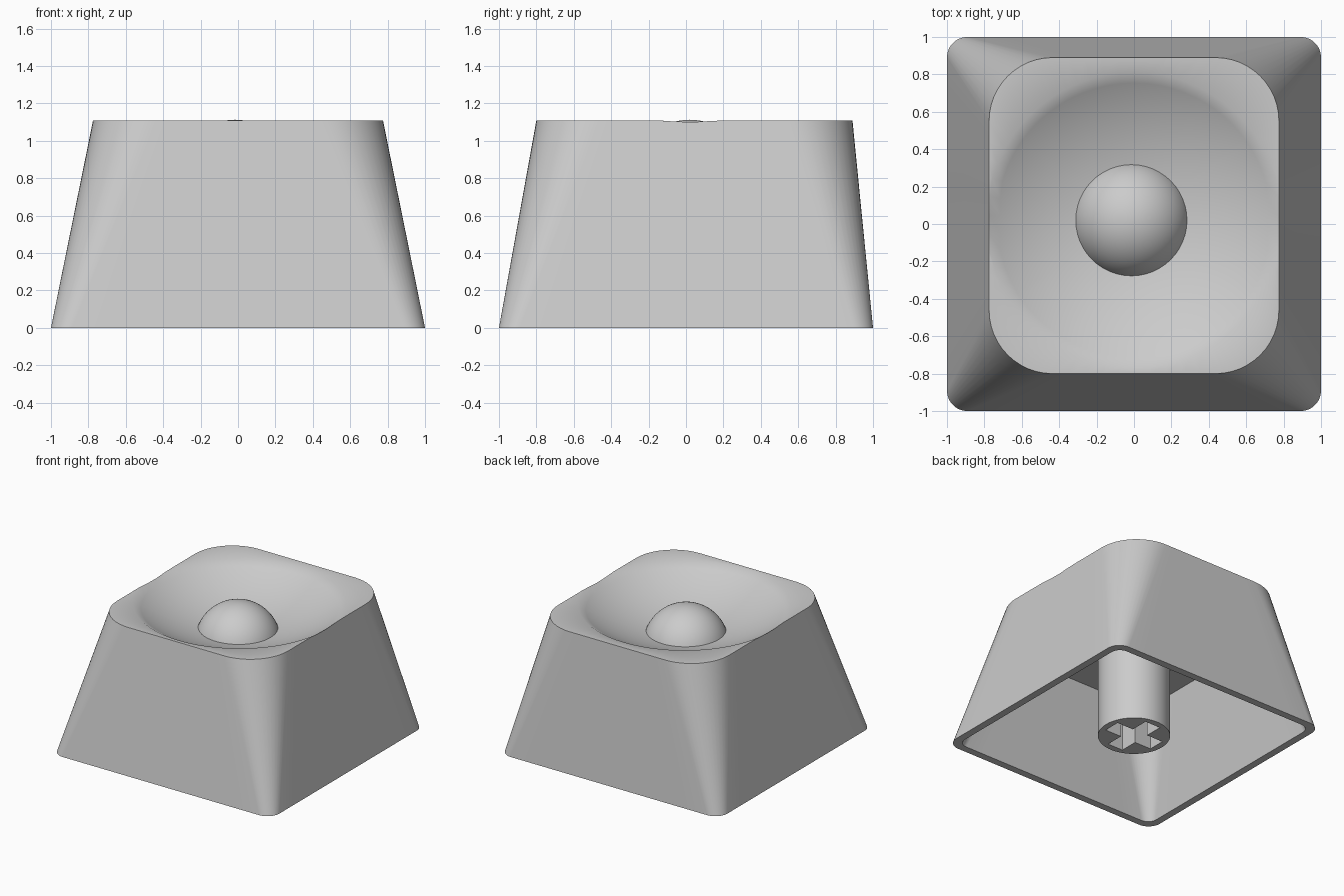
import bpy, bmesh, math
from mathutils import Vector

if "Cube" in bpy.data.objects:
    bpy.data.objects.remove(bpy.data.objects["Cube"], do_unlink=True)

HEIGHT, CEILING, WALL = 1.11, 0.86, 0.06
DISH_CENTRE, DISH_RADIUS, DISH_DEPTH = Vector((0, 0.02)), 0.79, 0.23
DISH_CURVE = (DISH_RADIUS ** 2 + DISH_DEPTH ** 2) / (2 * DISH_DEPTH)

grey = bpy.data.materials.new("light_grey")
grey.use_nodes = True
grey.diffuse_color = (0.6, 0.6, 0.6, 1)
grey.node_tree.nodes["Principled BSDF"].inputs["Base Color"].default_value = (0.6, 0.6, 0.6, 1)


def make_object(name, bm):
    bmesh.ops.recalc_face_normals(bm, faces=bm.faces)
    mesh = bpy.data.meshes.new(name)
    bm.to_mesh(mesh)
    bm.free()
    obj = bpy.data.objects.new(name, mesh)
    bpy.context.collection.objects.link(obj)
    mesh.materials.append(grey)
    return obj


def smooth(obj, degrees):
    bpy.ops.object.select_all(action="DESELECT")
    obj.select_set(True)
    bpy.context.view_layer.objects.active = obj
    bpy.ops.object.shade_smooth_by_angle(angle=math.radians(degrees))


def rounded_rect(x, y0, y1, r, arc=12, straight=10):
    """Outline with rounded corners and evenly divided straight edges."""
    centres = [(x - r, y1 - r), (r - x, y1 - r), (r - x, y0 + r), (x - r, y0 + r)]
    arcs = [[Vector(c) + r * Vector((math.cos(a), math.sin(a)))
             for a in [(k + i / arc) * math.pi / 2 for i in range(arc + 1)]]
            for k, c in enumerate(centres)]
    points = []
    for k in range(4):
        start, end = arcs[k][-1], arcs[(k + 1) % 4][0]
        points += arcs[k] + [start.lerp(end, i / straight) for i in range(1, straight)]
    return points


def dish_height(r):
    drop = math.sqrt(DISH_CURVE ** 2 - min(r, DISH_RADIUS) ** 2)
    return HEIGHT - DISH_DEPTH + DISH_CURVE - drop


# Shell: ceiling, inner wall, base lip, outer wall and scooped top as one loft
base = rounded_rect(1, -1, 1, 0.11)
rim = rounded_rect(0.775, -0.8, 0.89, 0.34)
inner_base = rounded_rect(1 - WALL, WALL - 1, 1 - WALL, 0.08)
t = CEILING / HEIGHT
inner_rim = rounded_rect(1 - 0.225 * t - WALL, -1 + 0.2 * t + WALL, 1 - 0.11 * t - WALL, 0.27)

rings = [[(p.x, p.y, CEILING) for p in inner_rim],
         [(p.x, p.y, 0) for p in inner_base],
         [(p.x, p.y, 0) for p in base],
         [(p.x, p.y, dish_height((p - DISH_CENTRE).length)) for p in rim]]
steps = 14
for s in range(steps, 0, -1):
    ring = []
    for p in rim:
        d = p - DISH_CENTRE
        r = min(DISH_RADIUS, d.length - 0.005) * s / steps
        q = DISH_CENTRE + d.normalized() * r
        ring.append((q.x, q.y, dish_height(r)))
    rings.append(ring)

bm = bmesh.new()
loops = [[bm.verts.new(co) for co in ring] for ring in rings]
count = len(rim)
for a, b in zip(loops, loops[1:]):
    for i in range(count):
        j = (i + 1) % count
        bm.faces.new((a[i], a[j], b[j], b[i]))
bm.faces.new(loops[0])
tip = bm.verts.new((*DISH_CENTRE, dish_height(0)))
for i in range(count):
    bm.faces.new((loops[-1][i], loops[-1][(i + 1) % count], tip))
smooth(make_object("keycap_shell", bm), 45)

# Ball resting in the dish
bm = bmesh.new()
bmesh.ops.create_uvsphere(bm, u_segments=48, v_segments=32, radius=0.32)
bmesh.ops.translate(bm, verts=bm.verts, vec=(-0.015, 0.02, 0.793))
smooth(make_object("dish_ball", bm), 60)

# Stem under the ceiling
bm = bmesh.new()
bmesh.ops.create_cone(bm, cap_ends=True, segments=64, radius1=0.272, radius2=0.272, depth=CEILING)
bmesh.ops.translate(bm, verts=bm.verts, vec=(0, 0, CEILING / 2))
stem = make_object("stem", bm)

# Cross-shaped socket cut into the stem
bm = bmesh.new()
arm, half = 0.22, 0.07
quarter = [(arm, -half), (arm, half), (half, half)]
outline = []
for k in range(4):
    c, s = round(math.cos(k * math.pi / 2)), round(math.sin(k * math.pi / 2))
    outline += [bm.verts.new((c * x - s * y, s * x + c * y, -0.1)) for x, y in quarter]
face = bm.faces.new(outline)
top = bmesh.ops.extrude_face_region(bm, geom=[face])["geom"]
bmesh.ops.translate(bm, verts=[v for v in top if isinstance(v, bmesh.types.BMVert)], vec=(0, 0, 0.55))
cutter = make_object("socket_cutter", bm)
cutter.hide_render = True

cut = stem.modifiers.new("socket", "BOOLEAN")
cut.operation = "DIFFERENCE"
cut.solver = "EXACT"
cut.object = cutter
bpy.context.view_layer.objects.active = stem
bpy.ops.object.modifier_apply(modifier=cut.name)
bpy.data.objects.remove(cutter, do_unlink=True)
smooth(stem, 30)
